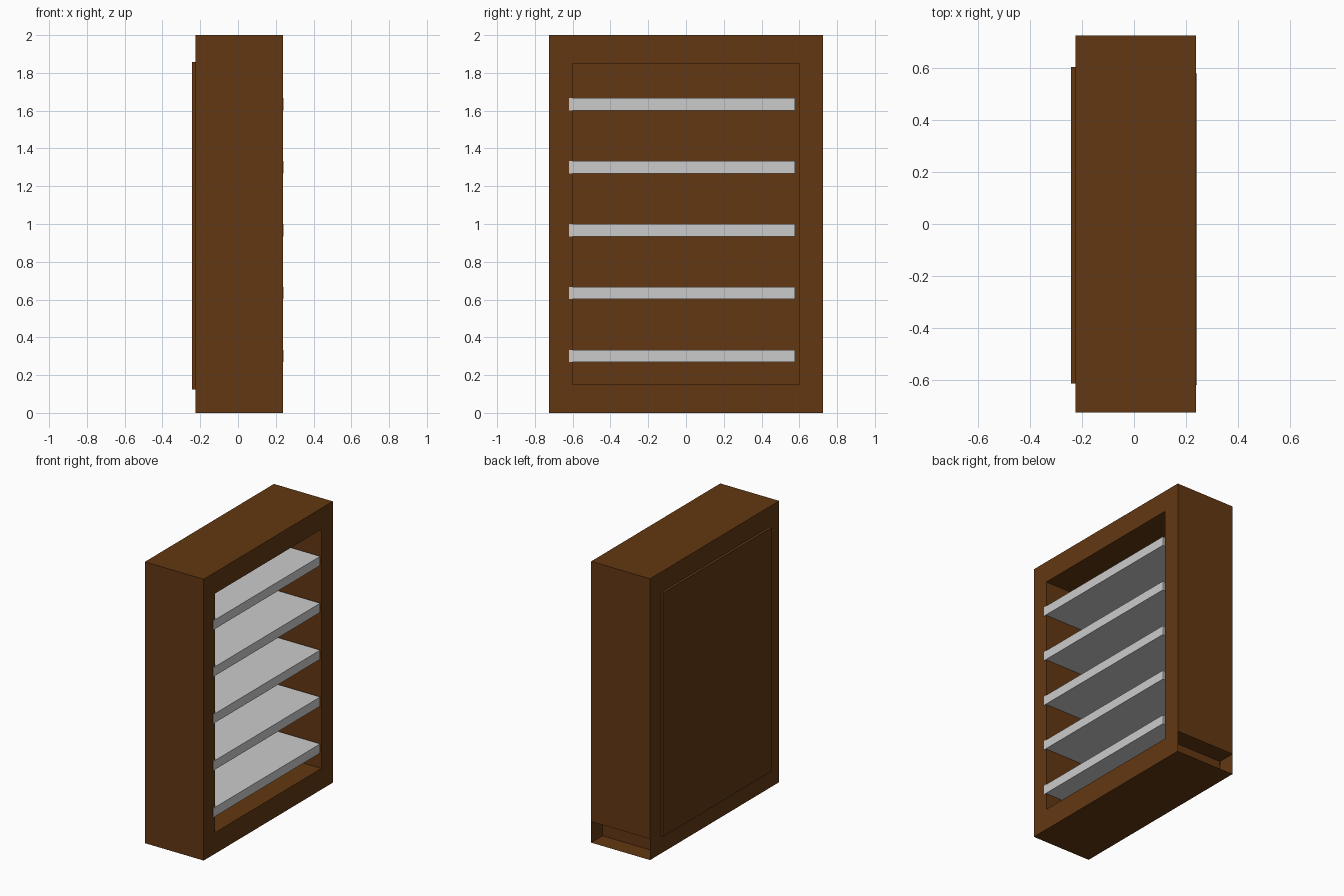
import bpy, bmesh

if "Cube" in bpy.data.objects:
    bpy.data.objects.remove(bpy.data.objects["Cube"])

brown = bpy.data.materials.new("dark_wood")
brown.diffuse_color = (0.125, 0.039, 0.006, 1)
brown.use_nodes = True
brown.node_tree.nodes["Principled BSDF"].inputs["Base Color"].default_value = brown.diffuse_color


def finish(name, bm, mat=None):
    mesh = bpy.data.meshes.new(name)
    bm.to_mesh(mesh)
    bm.free()
    obj = bpy.data.objects.new(name, mesh)
    bpy.context.collection.objects.link(obj)
    if mat:
        mesh.materials.append(mat)
    return obj


def box(name, lo, hi, mat=None):
    bm = bmesh.new()
    bmesh.ops.create_cube(bm, size=1)
    for v in bm.verts:
        v.co = [lo[i] if v.co[i] < 0 else hi[i] for i in range(3)]
    return finish(name, bm, mat)


# Case: a ring of 3 x 3 cells (centre open) extruded along x
X0, X1 = -0.225, 0.238
Y = (-0.725, -0.6, 0.597, 0.725)
Z = (0, 0.15, 1.85, 2)
bm = bmesh.new()
grid = {(s, i, j): bm.verts.new(((X0, X1)[s], Y[i], Z[j]))
        for s in (0, 1) for i in range(4) for j in range(4)}
cells = {(i, j) for i in range(3) for j in range(3)} - {(1, 1)}
hollow = (2, 0)  # lower corner compartment, open on its outer end
for i, j in sorted(cells):
    ring = [(i, j), (i + 1, j), (i + 1, j + 1), (i, j + 1)]
    bm.faces.new([grid[1, a, b] for a, b in ring])
    bm.faces.new([grid[0, a, b] for a, b in reversed(ring)])
    beside = [(i, j - 1), (i + 1, j), (i, j + 1), (i - 1, j)]
    for k, n in enumerate(beside):
        p, q = ring[k], ring[(k + 1) % 4]
        open_end = (i, j) == hollow and n == (3, 0)
        if (n not in cells or n == hollow) and not open_end:
            bm.faces.new([grid[0, *p], grid[0, *q], grid[1, *q], grid[1, *p]])
finish("case", bm, brown)

# Back panel, standing slightly proud of the case
box("back_panel", (-0.243, -0.614, 0.125), (-0.22, 0.604, 1.857), brown)

# Five evenly spaced shelves
for k in range(1, 6):
    top = k / 3
    box(f"shelf_{k}", (-0.222, -0.62, top - 0.065), (0.242, 0.578, top))
